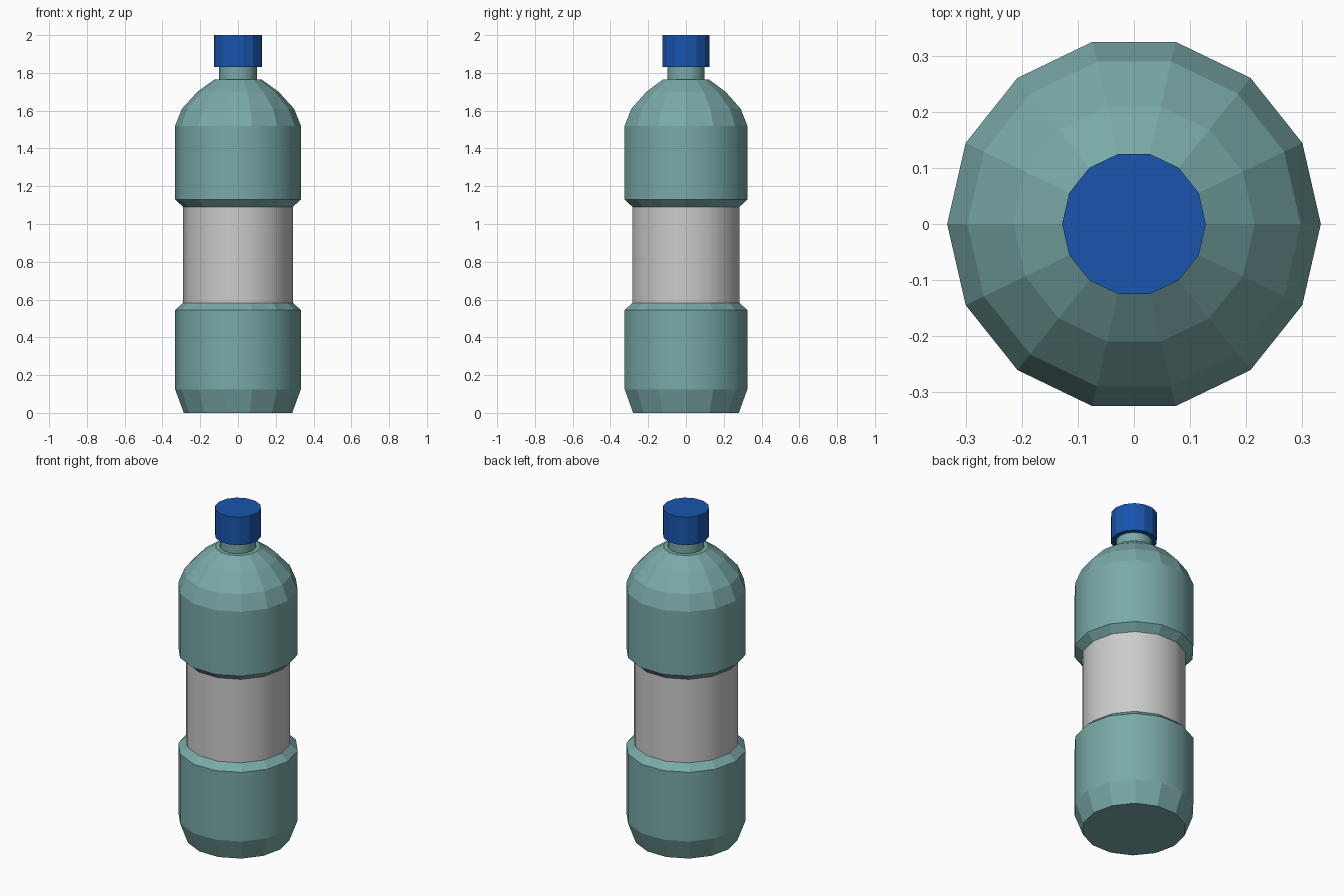
import bpy
from math import cos, sin, tau

if "Cube" in bpy.data.objects:
    bpy.data.objects.remove(bpy.data.objects["Cube"])

SIDES = 14


def material(name, rgb):
    mat = bpy.data.materials.new(name)
    mat.diffuse_color = (*rgb, 1)
    mat.use_nodes = True
    mat.node_tree.nodes["Principled BSDF"].inputs["Base Color"].default_value = mat.diffuse_color
    return mat


def lathe(name, profile, mat=None, smooth_walls=True, bottom=True, top=True):
    """Revolve (radius, z) points into a 14-sided solid; vertical walls may be smooth."""
    verts = [(r * cos(tau * i / SIDES), r * sin(tau * i / SIDES), z)
             for r, z in profile for i in range(SIDES)]
    faces, smooth = [], []
    for k in range(len(profile) - 1):
        wall = profile[k][0] == profile[k + 1][0]
        for i in range(SIDES):
            j = (i + 1) % SIDES
            a, b = k * SIDES, (k + 1) * SIDES
            faces.append((a + i, a + j, b + j, b + i))
            smooth.append(wall and smooth_walls)
    last = (len(profile) - 1) * SIDES
    if bottom:
        faces.append(tuple(reversed(range(SIDES))))
        smooth.append(False)
    if top:
        faces.append(tuple(range(last, last + SIDES)))
        smooth.append(False)
    mesh = bpy.data.meshes.new(name)
    mesh.from_pydata(verts, [], faces)
    mesh.polygons.foreach_set("use_smooth", smooth)
    if mat:
        mesh.materials.append(mat)
    obj = bpy.data.objects.new(name, mesh)
    bpy.context.collection.objects.link(obj)
    return obj


teal = material("teal_plastic", (0.19, 0.40, 0.39))
blue = material("blue_plastic", (0.01, 0.09, 0.42))

# Lower body with tapered foot and chamfered rim
lathe("lower_body", [(0.287, 0), (0.333, 0.125), (0.333, 0.545), (0.29, 0.583)],
      teal, top=False)
# Recessed label band
lathe("label", [(0.29, 0.583), (0.29, 1.09)], bottom=False, top=False)
# Upper body, domed shoulder and neck
lathe("upper_body", [(0.29, 1.09), (0.333, 1.13), (0.333, 1.52), (0.297, 1.61),
                     (0.215, 1.70), (0.125, 1.765), (0.1, 1.765), (0.1, 1.83)],
      teal, bottom=False, top=False)
# Screw cap
lathe("cap", [(0.128, 1.83), (0.128, 2.0)], blue, smooth_walls=False)
